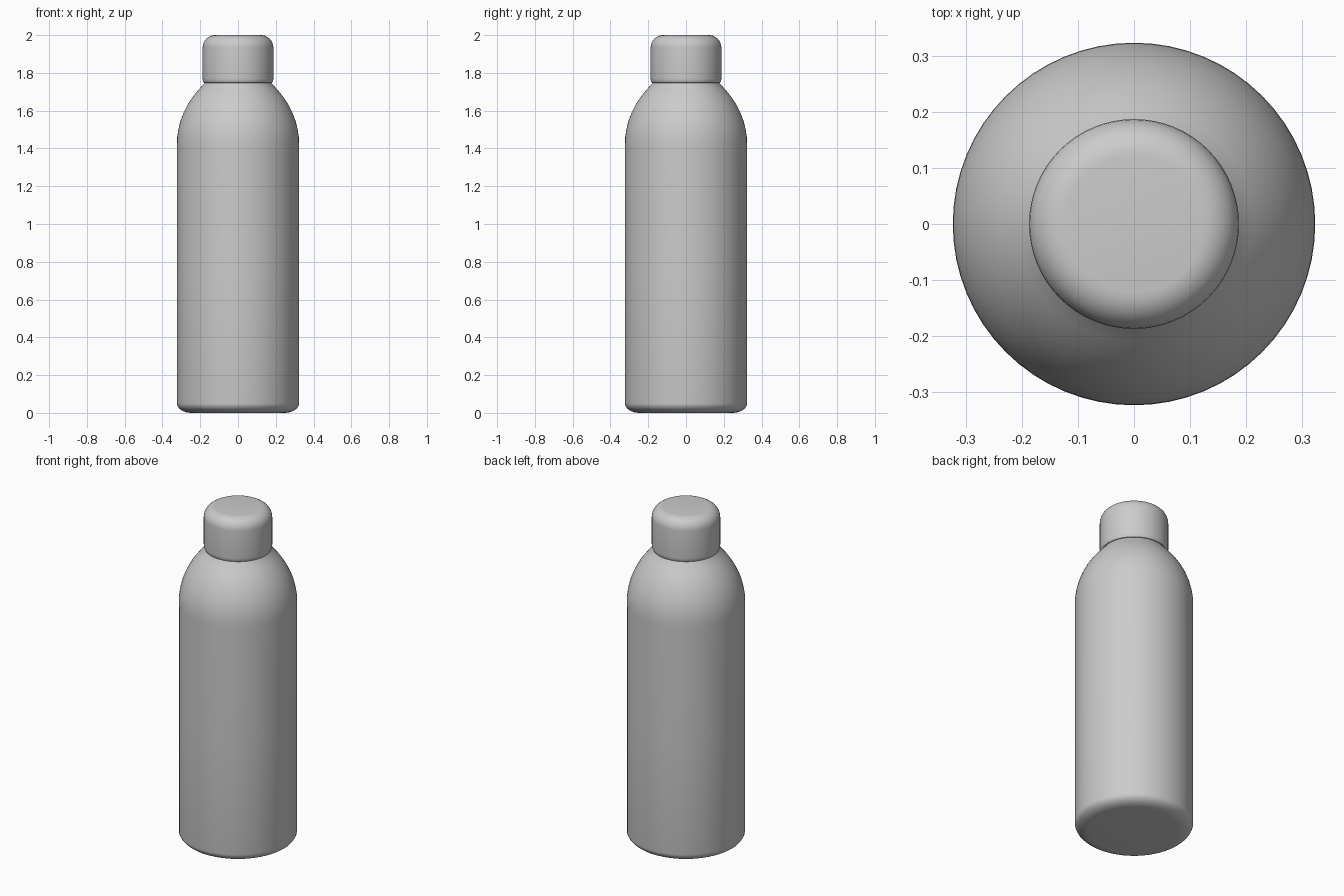
import bpy, bmesh, math

if "Cube" in bpy.data.objects:
    bpy.data.objects.remove(bpy.data.objects["Cube"])


def lathe(name, profile, segments=64):
    """Revolve (radius, z) points round the z axis; radius 0 becomes a pole."""
    bm = bmesh.new()
    rings = []
    for r, z in profile:
        if r == 0:
            rings.append([bm.verts.new((0, 0, z))] * segments)
        else:
            rings.append([bm.verts.new((r * math.cos(2 * math.pi * i / segments),
                                        r * math.sin(2 * math.pi * i / segments), z))
                          for i in range(segments)])
    for low, high in zip(rings, rings[1:]):
        for i in range(segments):
            j = (i + 1) % segments
            bm.faces.new(dict.fromkeys((low[i], low[j], high[j], high[i])))
    mesh = bpy.data.meshes.new(name)
    bm.to_mesh(mesh)
    bm.free()
    obj = bpy.data.objects.new(name, mesh)
    bpy.context.collection.objects.link(obj)
    bpy.context.view_layer.objects.active = obj
    obj.select_set(True)
    bpy.ops.object.shade_smooth_by_angle(angle=math.radians(40))
    obj.select_set(False)
    return obj


def arc(r, z, width, height, start, end, steps=8):
    """Elliptical corner as (radius, z) points, angles in degrees."""
    angles = [math.radians(start + (end - start) * k / steps) for k in range(steps + 1)]
    return [(r + width * math.cos(a), z + height * math.sin(a)) for a in angles]


# Bottle body: flat base, rounded bottom edge, straight wall, domed shoulder, neck
shoulder = [(0.322, 1.46), (0.316, 1.50), (0.305, 1.545), (0.288, 1.59),
            (0.266, 1.633), (0.240, 1.673), (0.210, 1.71), (0.178, 1.745), (0.172, 1.755)]
lathe("bottle_body",
      [(0, 0)] + arc(0.245, 0.05, 0.078, 0.05, -90, 0)
      + [(0.323, 0.75), (0.323, 1.41)] + shoulder)

# Screw cap: slightly tucked lower edge, straight side, rounded rim, flat top
lathe("bottle_cap",
      [(0.172, 1.745), (0.181, 1.748), (0.186, 1.758), (0.187, 1.77)]
      + arc(0.122, 1.935, 0.065, 0.065, 0, 90) + [(0, 2.0)])
